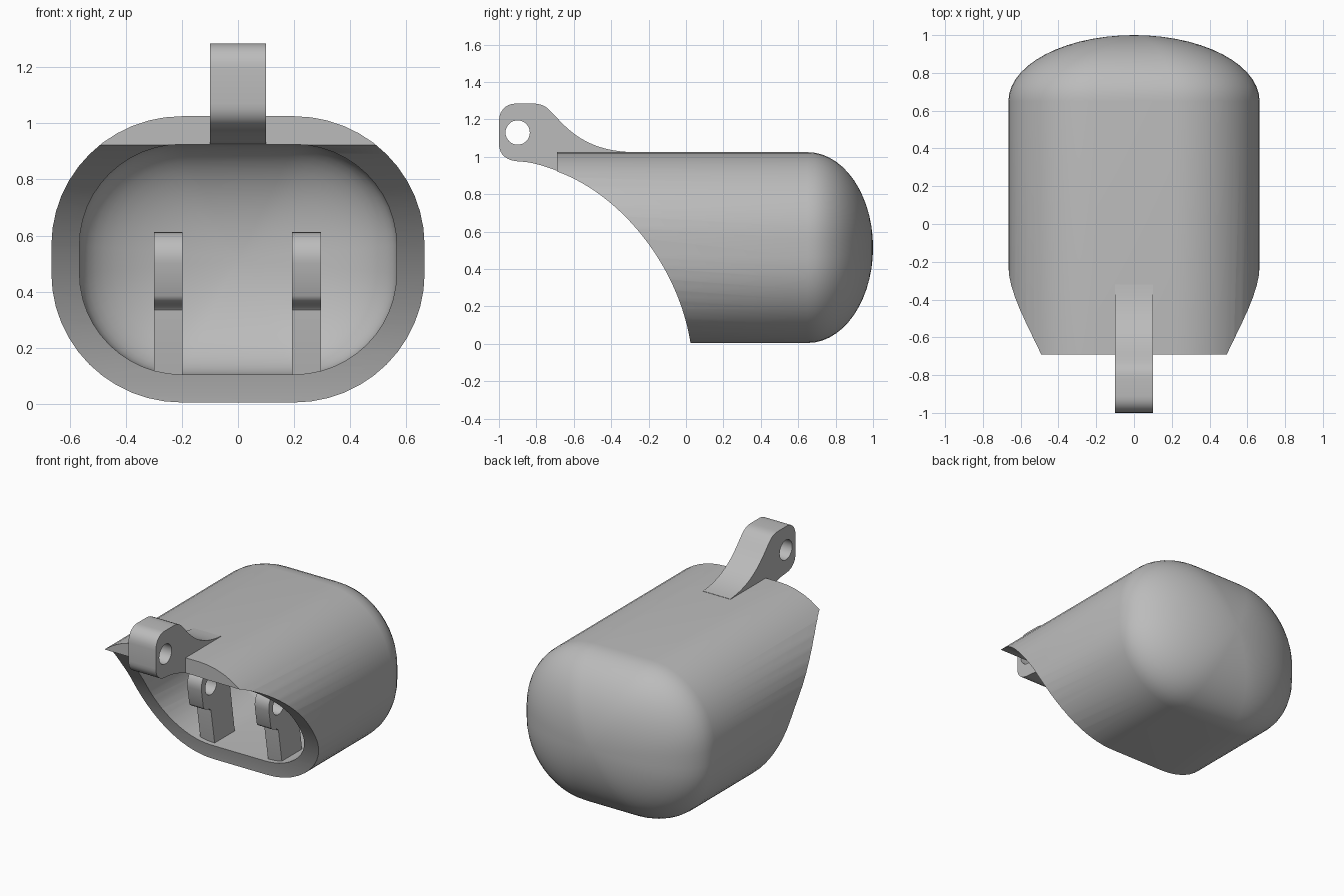
import bpy, bmesh, math
from mathutils import Vector
from mathutils.geometry import interpolate_bezier

cube = bpy.data.objects.get("Cube")
if cube:
    bpy.data.objects.remove(cube, do_unlink=True)

GREY = (0.5, 0.5, 0.5, 1.0)
grey = bpy.data.materials.new("plain grey")
grey.use_nodes = True
grey.diffuse_color = GREY
grey.node_tree.nodes["Principled BSDF"].inputs["Base Color"].default_value = GREY

MID_Z = 0.515


def make_object(name, bm):
    bmesh.ops.recalc_face_normals(bm, faces=bm.faces)
    mesh = bpy.data.meshes.new(name)
    bm.to_mesh(mesh)
    bm.free()
    mesh.materials.append(grey)
    obj = bpy.data.objects.new(name, mesh)
    bpy.context.collection.objects.link(obj)
    return obj


def extrude_profile(name, points, x0, x1):
    """Side outline of (y, z) points, extruded across x."""
    bm = bmesh.new()
    face = bm.faces.new([bm.verts.new((x0, y, z)) for y, z in points])
    new = bmesh.ops.extrude_face_region(bm, geom=[face])["geom"]
    verts = [v for v in new if isinstance(v, bmesh.types.BMVert)]
    bmesh.ops.translate(bm, verts=verts, vec=(x1 - x0, 0, 0))
    return make_object(name, bm)


def circle(y, z, r, n=32):
    return [(y + r * math.cos(math.tau * i / n), z + r * math.sin(math.tau * i / n))
            for i in range(n)]


def bezier(a, b, c, d, n=16):
    pts = interpolate_bezier(*[Vector((*p, 0)) for p in (a, b, c, d)], n)
    return [(p.x, p.y) for p in pts]


def activate(obj):
    bpy.ops.object.select_all(action='DESELECT')
    obj.select_set(True)
    bpy.context.view_layer.objects.active = obj


def cut(obj, cutter):
    cutter.hide_render = True
    mod = obj.modifiers.new("cut", 'BOOLEAN')
    mod.operation = 'DIFFERENCE'
    mod.solver = 'EXACT'
    mod.object = cutter
    activate(obj)
    bpy.ops.object.modifier_apply(modifier=mod.name)
    bpy.data.objects.remove(cutter, do_unlink=True)


def smooth(obj):
    activate(obj)
    bpy.ops.object.shade_smooth_by_angle(angle=math.radians(32))


def section(half_w, half_h, flat_x=0.2, flat_z=0.05, n=12):
    """Rounded cross-section around the origin."""
    pts = []
    for k, (sx, sz) in enumerate([(1, 1), (-1, 1), (-1, -1), (1, -1)]):
        for i in range(n + 1):
            a = (k + i / n) * math.pi / 2
            pts.append((sx * flat_x + (half_w - flat_x) * math.cos(a),
                        sz * flat_z + (half_h - flat_z) * math.sin(a)))
    return pts


# Hollow shell: outer skin to the front, then inner skin back to its dome
def dome_rings(half_w, half_h, dome_y, depth, steps=14):
    outline = section(half_w, half_h)
    rings = []
    for i in range(1, steps + 1):
        a = math.pi / 2 * i / steps
        s, y = math.sin(a), dome_y + depth * math.cos(a)
        rings.append([(x * s, y, MID_Z + z * s) for x, z in outline])
    rings.append([(x, -0.8, MID_Z + z) for x, z in outline])
    return rings


bm = bmesh.new()
outer = dome_rings(0.665, 0.51, 0.65, 0.35)
inner = dome_rings(0.565, 0.41, 0.65, 0.25)
rings = [[bm.verts.new(p) for p in ring] for ring in outer + inner[::-1]]
for a, b in zip(rings, rings[1:]):
    for i in range(len(a)):
        j = (i + 1) % len(a)
        bm.faces.new((a[i], a[j], b[j], b[i]))
for ring, tip in ((rings[0], 1.0), (rings[-1], 0.9)):
    pole = bm.verts.new((0, tip, MID_Z))
    for i in range(len(ring)):
        bm.faces.new((ring[i], ring[(i + 1) % len(ring)], pole))
shell = make_object("shell", bm)

# Sweeping front opening
sweep = bezier((0.025, 0.0), (-0.04, 0.42), (-0.35, 0.80), (-0.69, 0.922), 40)
opening = [(0.03, -0.1)] + sweep + [(-0.69, 1.3), (-1.3, 1.3), (-1.3, -0.1)]
cut(shell, extrude_profile("opening_cutter", opening, -1, 1))
smooth(shell)

# Hanging tab with an eyelet
tab_outline = (
    bezier((-0.32, 1.027), (-0.52, 1.04), (-0.62, 1.13), (-0.70, 1.22))
    + bezier((-0.72, 1.24), (-0.75, 1.275), (-0.78, 1.285), (-0.82, 1.285), 6)
    + bezier((-0.91, 1.285), (-0.96, 1.285), (-1.0, 1.25), (-1.0, 1.19), 8)
    + bezier((-1.0, 1.07), (-1.0, 1.02), (-0.97, 0.985), (-0.91, 0.977), 8)
    + bezier((-0.86, 0.973), (-0.81, 0.968), (-0.75, 0.948), (-0.69, 0.926), 8)
    + [(-0.32, 0.95)])
tab = extrude_profile("hanging_tab", tab_outline, -0.1, 0.1)
cut(tab, extrude_profile("eyelet_cutter", circle(-0.9, 1.13, 0.065), -0.3, 0.3))
smooth(tab)

# Pair of inner hooks with holes
hook_outline = (
    [(0.04, 0.09), (0.0, 0.33)]
    + bezier((0.0, 0.335), (-0.01, 0.36), (-0.07, 0.35), (-0.08, 0.385), 8)
    + bezier((-0.1, 0.50), (-0.11, 0.56), (-0.07, 0.612), (-0.01, 0.612), 10)
    + bezier((0.07, 0.612), (0.13, 0.612), (0.17, 0.6), (0.18, 0.54), 8)
    + [(0.25, 0.09)])
for name, x0 in (("right_hook", -0.3), ("left_hook", 0.193)):
    hook = extrude_profile(name, hook_outline, x0, x0 + 0.103)
    cut(hook, extrude_profile("hook_cutter", circle(0.0, 0.5, 0.06), -0.6, 0.6))
    smooth(hook)
